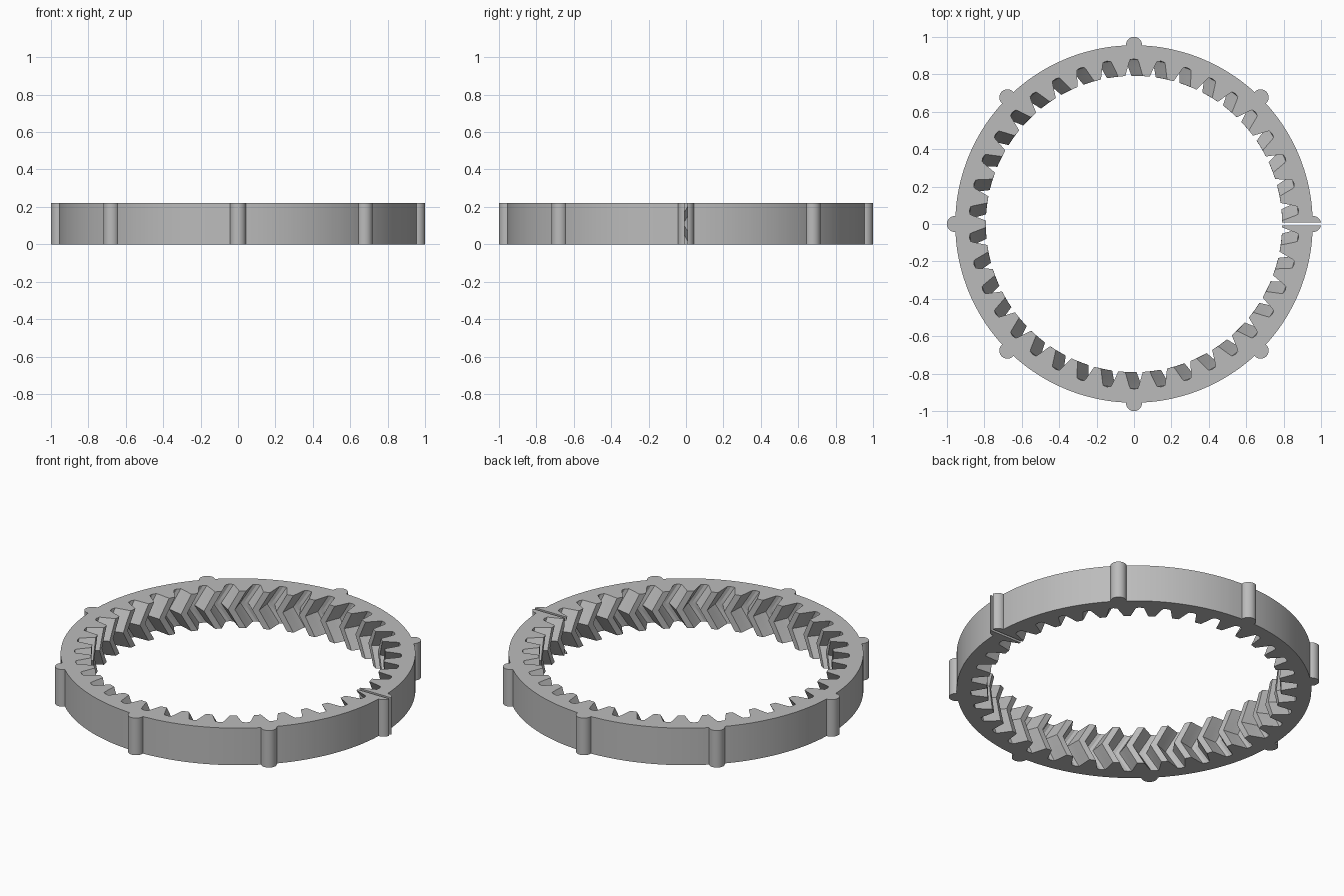
import bpy, bmesh, math

cube = bpy.data.objects.get("Cube")
if cube:
    bpy.data.objects.remove(cube)

HEIGHT = 0.22
OUTER_R = 0.955
TEETH = 38
PITCH = 2 * math.pi / TEETH
TWIST = math.radians(4.4)      # herringbone shift at mid height
KNOB_R = 0.043
SLIT = 0.016

# One tooth, from gap centre to gap centre: (fraction of half pitch, radius)
HALF_TOOTH = [(-1.0, 0.882), (-0.72, 0.878), (-0.64, 0.865),
              (-0.5, 0.835), (-0.28, 0.792)]
TOOTH = HALF_TOOTH + [(-a, r) for a, r in reversed(HALF_TOOTH[1:])]

grey = bpy.data.materials.new("plain_grey")
grey.use_nodes = True
colour = (0.5, 0.5, 0.5, 1)
grey.diffuse_color = colour
grey.node_tree.nodes["Principled BSDF"].inputs["Base Color"].default_value = colour


def make_object(name, bm):
    bmesh.ops.recalc_face_normals(bm, faces=bm.faces)
    mesh = bpy.data.meshes.new(name)
    bm.to_mesh(mesh)
    bm.free()
    mesh.materials.append(grey)
    obj = bpy.data.objects.new(name, mesh)
    bpy.context.collection.objects.link(obj)
    return obj


def combine(target, tool, operation):
    bpy.context.view_layer.objects.active = target
    mod = target.modifiers.new(operation, 'BOOLEAN')
    mod.operation = operation
    mod.solver = 'EXACT'
    mod.object = tool
    bpy.ops.object.modifier_apply(modifier=mod.name)
    bpy.data.objects.remove(tool)


# Ring with herringbone teeth, skinned through stacked layers
bm = bmesh.new()
profile = [((k + a / 2) * PITCH, r) for k in range(TEETH) for a, r in TOOTH]
LAYERS = 6


def add_loop(z, twist, radius=None):
    return [bm.verts.new(((radius or r) * math.cos(a + twist),
                          (radius or r) * math.sin(a + twist), z)) for a, r in profile]


def skin(low, high):
    for i in range(len(low)):
        j = (i + 1) % len(low)
        bm.faces.new((low[i], low[j], high[j], high[i]))


inner = []
for layer in range(LAYERS + 1):
    t = layer / LAYERS
    inner.append(add_loop(t * HEIGHT, TWIST * (1 - abs(2 * t - 1))))
bottom = add_loop(0, 0, OUTER_R)
top = add_loop(HEIGHT, 0, OUTER_R)
loops = inner + [top, bottom, inner[0]]
for low, high in zip(loops, loops[1:]):
    skin(low, high)
ring = make_object("ring_gear", bm)

# Round knobs standing around the rim
bm = bmesh.new()
for k in range(8):
    a = k * math.pi / 4
    made = bmesh.ops.create_cone(bm, cap_ends=True, segments=32, radius1=KNOB_R,
                                 radius2=KNOB_R, depth=HEIGHT)
    bmesh.ops.translate(bm, verts=made["verts"],
                        vec=((1 - KNOB_R) * math.cos(a), (1 - KNOB_R) * math.sin(a), HEIGHT / 2))
combine(ring, make_object("rim_knobs", bm), 'UNION')

# Narrow slit through the ring on one side
bm = bmesh.new()
made = bmesh.ops.create_cube(bm, size=1)
bmesh.ops.scale(bm, verts=made["verts"], vec=(0.5, SLIT, 1))
bmesh.ops.translate(bm, verts=made["verts"], vec=(0.9, 0, 0.1))
combine(ring, make_object("slit_cutter", bm), 'DIFFERENCE')

bpy.context.view_layer.objects.active = ring
ring.select_set(True)
bpy.ops.object.shade_smooth_by_angle(angle=math.radians(25))
